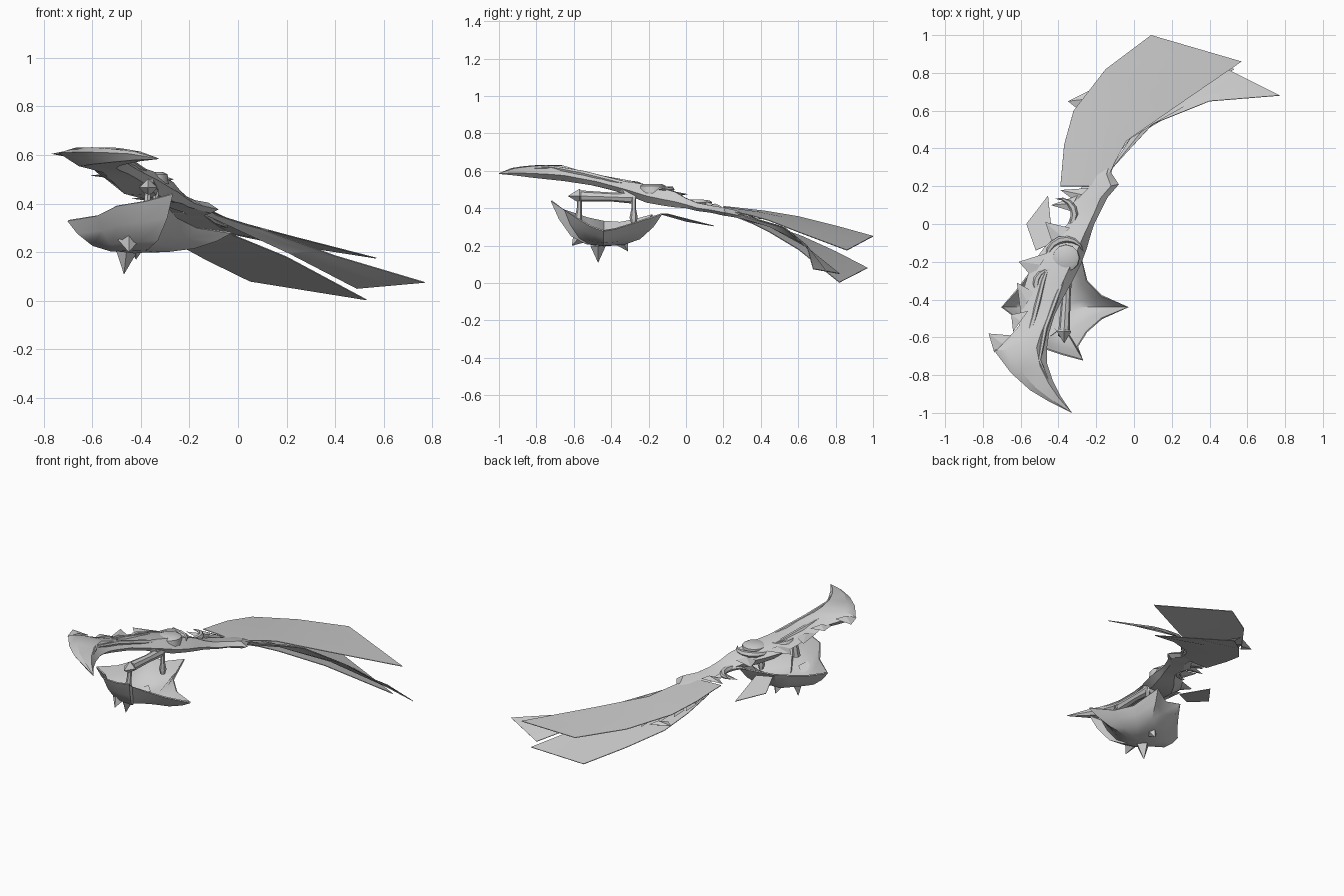
import bpy, bmesh, math
from mathutils import Vector

cube = bpy.data.objects.get("Cube")
if cube:
    bpy.data.objects.remove(cube, do_unlink=True)

# One plain grey for everything
grey = bpy.data.materials.new("plain_grey")
grey.use_nodes = True
grey.diffuse_color = (.6, .6, .6, 1)
grey.node_tree.nodes["Principled BSDF"].inputs["Base Color"].default_value = (.6, .6, .6, 1)


def finish(name, bm, angle=30, thickness=0):
    """Turn a bmesh into a named, coloured and shaded object."""
    bmesh.ops.remove_doubles(bm, verts=bm.verts, dist=.0005)
    bmesh.ops.recalc_face_normals(bm, faces=bm.faces)
    mesh = bpy.data.meshes.new(name)
    bm.to_mesh(mesh)
    bm.free()
    mesh.materials.append(grey)
    obj = bpy.data.objects.new(name, mesh)
    bpy.context.collection.objects.link(obj)
    bpy.ops.object.select_all(action='DESELECT')
    obj.select_set(True)
    bpy.context.view_layer.objects.active = obj
    if thickness:
        solid = obj.modifiers.new("thickness", 'SOLIDIFY')
        solid.thickness = thickness
        solid.offset = 0
        bpy.ops.object.modifier_apply(modifier=solid.name)
    bpy.ops.object.shade_smooth_by_angle(angle=math.radians(angle))
    return obj


def bridge(bm, rings, closed=True):
    """Join successive rows of points with quads."""
    rows = [[bm.verts.new(p) for p in ring] for ring in rings]
    count = len(rows[0])
    for low, high in zip(rows, rows[1:]):
        for i in range(count if closed else count - 1):
            j = (i + 1) % count
            bm.faces.new((low[i], low[j], high[j], high[i]))
    return rows


def tube(name, points, radii, sides=6):
    """Faceted tube along a path; a zero radius makes a point."""
    points = [Vector(p) for p in points]
    overall = (points[-1] - points[0]).normalized()
    ref = Vector((1, 0, 0)) if abs(overall.z) > .8 else Vector((0, 0, 1))
    rings = []
    for i, (p, r) in enumerate(zip(points, radii)):
        tangent = points[min(i + 1, len(points) - 1)] - points[max(i - 1, 0)]
        u = tangent.cross(ref).normalized()
        v = tangent.cross(u).normalized()
        r = max(r, .001)
        rings.append([p + r * (u * math.cos(a) + v * math.sin(a))
                      for a in (math.tau * k / sides for k in range(sides))])
    bm = bmesh.new()
    rows = bridge(bm, rings)
    bm.faces.new(rows[0])
    bm.faces.new(rows[-1])
    return finish(name, bm)


def horn(name, a, b, tip, z, height=.015):
    """Flat barb with a ridge above and below."""
    bm = bmesh.new()
    middle = (Vector(a) + Vector(b)) / 2
    va, vb, vt = (bm.verts.new((*p, z)) for p in (a, b, tip))
    top = bm.verts.new((*middle, z + height))
    low = bm.verts.new((*middle, z - height))
    for face in ((va, top, vt), (top, vb, vt), (low, va, vt), (vb, low, vt), (va, low, vb, top)):
        bm.faces.new(face)
    return finish(name, bm, 20)


def sheet(name, left, right, crease=0):
    """Thin feather spanning two edges, with an optional crease down its middle."""
    rows = []
    for a, b in zip(left, right):
        a, b = Vector(a), Vector(b)
        rows.append([a, a.lerp(b, .5) + Vector((0, 0, crease)), b])
    rows[-1][1].z -= crease
    bm = bmesh.new()
    bridge(bm, rows, closed=False)
    return finish(name, bm, 25, .004)


# Body: left edge x, y, right edge x, y, then top and bottom height
stations = [
    (-.33, -1, -.328, -1, .587, .583),
    (-.45, -.94, -.39, -.91, .615, .575),
    (-.55, -.88, -.43, -.83, .625, .565),
    (-.65, -.79, -.46, -.74, .632, .555),
    (-.74, -.67, -.46, -.65, .63, .545),
    (-.68, -.62, -.45, -.58, .61, .535),
    (-.61, -.54, -.42, -.48, .585, .52),
    (-.6, -.45, -.38, -.4, .56, .5),
    (-.58, -.33, -.33, -.31, .545, .47),
    (-.55, -.23, -.28, -.21, .53, .43),
    (-.48, -.13, -.25, -.13, .51, .415),
    (-.41, -.06, -.23, -.06, .49, .405),
    (-.35, 0, -.21, 0, .455, .4),
    (-.33, .06, -.18, .06, .43, .385),
    (-.33, .12, -.14, .14, .415, .375),
    (-.29, .17, -.08, .21, .405, .36),
    (-.25, .25, -.12, .27, .39, .35),
    (-.18, .36, -.1, .35, .355, .325),
    (-.06, .46, -.04, .45, .31, .3)]
rings = []
for lx, ly, rx, ry, top, low in stations:
    def at(t, h):
        return (lx + (rx - lx) * t, ly + (ry - ly) * t, low + (top - low) * h)
    rings.append([at(0, .75), at(.25, 1), at(.8, .97), at(1, .35), at(.85, 0), at(.3, .1)])
bm = bmesh.new()
rows = bridge(bm, rings)
bm.faces.new(rows[0])
bm.faces.new(rows[-1])
finish("blade_body", bm, 25)

# Barbs on the outer edge of the body
for name, a, b, tip, z in [
        ("blade_hook", (-.74, -.68), (-.65, -.59), (-.77, -.58), .605),
        ("upper_barb", (-.64, -.57), (-.56, -.46), (-.65, -.48), .57),
        ("middle_barb", (-.6, -.47), (-.53, -.36), (-.62, -.31), .545),
        ("lower_barb", (-.54, -.28), (-.45, -.15), (-.61, -.2), .515),
        ("neck_barb", (-.43, -.11), (-.34, -.02), (-.47, .01), .475),
        ("ring_barb", (-.34, .07), (-.3, .15), (-.44, .1), .42),
        ("collar_barb", (-.31, .12), (-.24, .19), (-.39, .18), .41),
        ("wing_barb", (-.3, .61), (-.23, .71), (-.35, .65), .31)]:
    horn(name, a, b, tip, z)

# Raised ornament on the top face
tube("outer_ridge", [(-.54, -.8, .62), (-.58, -.65, .607), (-.53, -.5, .57),
                     (-.48, -.3, .535), (-.43, -.16, .51)], [0, .012, .016, .014, 0])
tube("inner_ridge", [(-.44, -.86, .61), (-.5, -.72, .62), (-.47, -.55, .588),
                     (-.4, -.36, .54), (-.34, -.22, .515)], [0, .01, .014, .014, 0])
tube("round_boss", [(-.36, -.18, .46), (-.36, -.18, .52), (-.36, -.18, .53)], [.075, .07, .05], 12)
for name, cx, cy, cz, r, start, end in [
        ("boss_collar", -.36, -.18, .5, .1, 20, 200),
        ("boss_crescent", -.44, -.32, .53, .08, 90, 270),
        ("neck_crescent", -.4, .05, .43, .085, -100, 100)]:
    angles = [math.radians(start + (end - start) * k / 8) for k in range(9)]
    tube(name, [(cx + r * math.cos(a), cy + r * math.sin(a), cz) for a in angles],
         [.02 * math.sin(math.pi * k / 8) for k in range(9)])

# Long feathers
sheet("upper_feather",
      [(-.39, .2, .41), (-.37, .42, .385), (-.32, .6, .355), (-.15, .82, .3), (.09, 1, .25)],
      [(-.16, .2, .39), (-.1, .33, .365), (-.04, .44, .335), (.22, .62, .265), (.57, .86, .175)], .006)
sheet("lower_feather",
      [(-.34, .25, .36), (-.33, .45, .31), (-.28, .62, .25), (-.13, .8, .168), (.05, .97, .08)],
      [(-.15, .25, .36), (-.1, .35, .32), (-.02, .45, .27), (.2, .6, .18), (.53, .82, .003)])
sheet("side_feather",
      [(-.15, .25, .36), (-.02, .45, .3), (.21, .64, .195), (.49, .82, .05)],
      [(-.11, .3, .36), (.1, .53, .295), (.4, .65, .185), (.77, .68, .075)], .012)
for i in range(5):
    x, y = -.355 + .01 * i * i, .3 + .08 * i
    horn(f"small_feather_{i}", (x, y), (x + .06, y + .02), (x - .005, y + .12), .365 - .017 * i, .006)

# Loose plate beside the neck
sheet("hanging_plate", [(-.52, -.14, .37), (-.57, 0, .33)], [(-.43, -.1, .37), (-.455, .15, .305)])

# Guard bowl: a drawn-out star with a raised rear wall
rim = [(-.03, -.44, .28), (-.17, -.5, .3), (-.25, -.57, .34), (-.3, -.65, .39),
       (-.27, -.72, .44), (-.38, -.69, .41), (-.5, -.65, .39), (-.58, -.53, .35),
       (-.7, -.44, .33), (-.62, -.35, .325), (-.56, -.27, .34), (-.5, -.18, .365),
       (-.4, -.19, .35), (-.29, -.13, .37), (-.25, -.3, .315), (-.17, -.38, .29)]
centre = Vector((-.43, -.44, .2))
rings = []
for spread, rise in ((1, 1), (.85, .6), (.62, .22), (.35, .05), (0, 0)):
    ring = []
    for p in rim:
        d = Vector(p) - centre
        ring.append(centre + Vector((d.x * spread, d.y * spread, d.z * rise)))
    rings.append(ring)
bm = bmesh.new()
bridge(bm, rings)
finish("guard_bowl", bm, 40, .008)

# Spikes under the guard
for name, base, tip, radius in [
        ("bottom_spike", (-.46, -.47, .2), (-.47, -.47, .11), .042),
        ("front_spike", (-.45, -.565, .25), (-.45, -.61, .2), .045),
        ("rear_spike", (-.42, -.34, .22), (-.42, -.31, .17), .035)]:
    tube(name, [base, tip], [radius, 0], 4)

# Rod and posts carrying the guard
tube("guard_rod", [(-.36, -.27, .455), (-.36, -.4, .46), (-.37, -.56, .465)], [.032, .024, .03], 8)
tube("rod_finial", [(-.37, -.54, .465), (-.37, -.57, .465), (-.37, -.63, .465)], [.015, .038, 0], 4)
tube("front_post", [(-.37, -.57, .46), (-.375, -.57, .4), (-.38, -.58, .3)], [.014, .014, .025])
tube("rear_post", [(-.34, -.28, .46), (-.34, -.28, .4), (-.34, -.28, .35), (-.34, -.28, .32)],
     [.014, .012, .022, .014])
tube("rod_bracket", [(-.36, -.3, .45), (-.38, -.32, .5)], [.03, .035])
